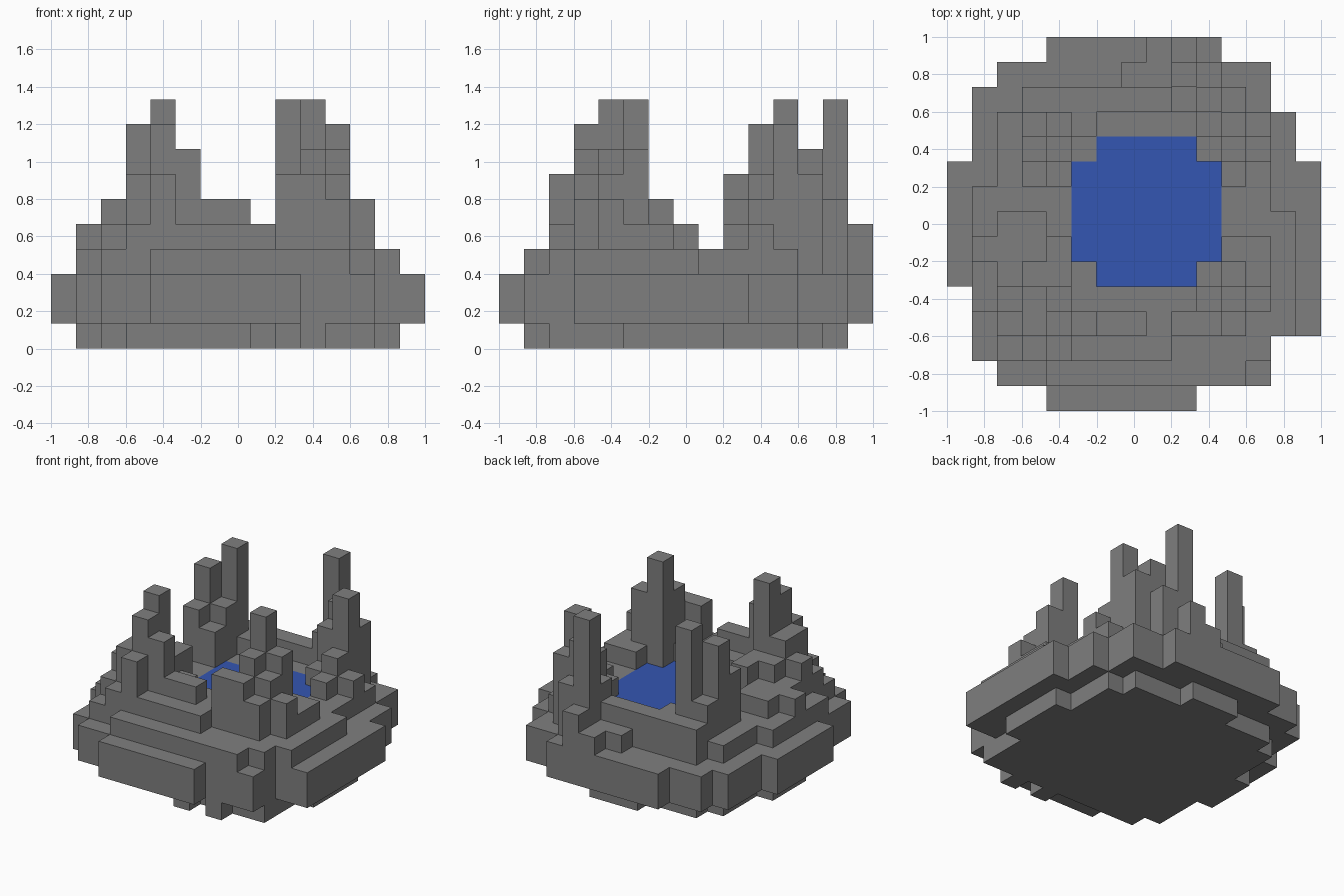
import bpy, bmesh
from mathutils import Vector

if "Cube" in bpy.data.objects:
    bpy.data.objects.remove(bpy.data.objects["Cube"])

N = 15
UNIT = 2 / N


def material(name, rgb):
    mat = bpy.data.materials.new(name)
    mat.use_nodes = True
    mat.diffuse_color = (*rgb, 1)
    mat.node_tree.nodes["Principled BSDF"].inputs["Base Color"].default_value = (*rgb, 1)
    return mat


stone = material("grey_stone", (0.212, 0.212, 0.212))
water = material("blue_water", (0.034, 0.093, 0.445))

parts = {}     # part name -> set of cells
owner = {}     # cell -> part name


def fill(part, xs, ys, zs):
    """Fill a block of cells, given inclusive x and y ranges, and z from/to."""
    parts.setdefault(part, True)
    for x in range(xs[0], xs[-1] + 1):
        for y in range(ys[0], ys[-1] + 1):
            for z in range(*zs):
                owner.setdefault((x, y, z), part)


def spans(part, zs, rows):
    """Fill a layer from (first row, last row, first column, last column)."""
    for y0, y1, x0, x1 in rows:
        fill(part, (x0, x1), (y0, y1), zs)


def crag(part, columns):
    """Raise columns (x, y, height) on the upper ledge."""
    for x, y, top in columns:
        fill(part, (x,), (y,), (3, top))


# Stepped island base
spans("footing", (0, 1), [
    (2, 2, 3, 12), (3, 11, 2, 12), (12, 12, 3, 11), (1, 1, 8, 8), (1, 1, 10, 10),
    (5, 8, 13, 13), (6, 8, 1, 1), (13, 13, 6, 8)])
spans("broad_slab", (1, 3), [
    (0, 0, 4, 9), (1, 1, 2, 12), (2, 2, 1, 12), (3, 4, 1, 14), (5, 9, 0, 14),
    (10, 11, 1, 13), (12, 12, 1, 12), (13, 13, 2, 12), (14, 14, 4, 10)])

# Pond in the middle
spans("pond", (3, 4), [(5, 5, 6, 9), (6, 9, 5, 10), (10, 10, 6, 9)])

# Upper ledge around the pond
spans("upper_ledge", (3, 4), [
    (1, 1, 4, 11), (2, 2, 2, 12), (3, 3, 2, 13), (4, 7, 1, 13), (8, 8, 1, 12),
    (9, 11, 2, 12), (12, 12, 3, 11), (13, 13, 7, 8), (14, 14, 8, 8)])

# Low walls
spans("front_wall", (4, 5), [(2, 2, 3, 8), (3, 4, 5, 9)])
spans("front_wall_top", (5, 6), [(3, 3, 6, 7)])
spans("back_wall", (4, 5), [(12, 12, 3, 8), (11, 11, 5, 5)])
spans("right_wall", (4, 5), [(7, 7, 2, 3), (6, 6, 1, 3), (3, 5, 2, 2), (5, 5, 5, 5)])
spans("left_wall", (4, 5), [(5, 6, 11, 12), (9, 9, 11, 11), (10, 10, 10, 12)])

# Pinnacles at the four corners
crag("front_right_crag", [
    (4, 4, 10), (4, 3, 9), (5, 3, 8), (4, 2, 7), (3, 3, 7), (3, 4, 7),
    (2, 4, 6), (3, 5, 6), (4, 5, 6), (4, 6, 6)])
crag("front_left_crag", [
    (10, 5, 10), (10, 4, 8), (11, 5, 8), (9, 3, 7), (10, 3, 7),
    (11, 3, 6), (11, 4, 7), (12, 4, 6)])
crag("back_right_crag", [
    (4, 11, 10), (3, 10, 9), (3, 9, 7), (4, 10, 7), (4, 9, 6), (3, 11, 6)])
crag("back_left_crag", [
    (9, 13, 10), (11, 11, 9), (10, 12, 8), (11, 12, 7), (10, 11, 7),
    (9, 12, 6), (10, 13, 6), (11, 10, 6), (9, 14, 5)])


def build(part, mat):
    """Build only the exposed faces of a part's cells, then merge flat areas."""
    bm = bmesh.new()
    for cell, name in owner.items():
        if name != part:
            continue
        for axis in range(3):
            for side in (0, 1):
                step = list(cell)
                step[axis] += 2 * side - 1
                if tuple(step) in owner:
                    continue
                ring = [(0, 0), (1, 0), (1, 1), (0, 1)]
                corners = []
                for a, b in ring if side else ring[::-1]:
                    p = Vector(cell)
                    p[axis] += side
                    p[(axis + 1) % 3] += a
                    p[(axis + 2) % 3] += b
                    p -= Vector((N / 2, N / 2, 0))
                    corners.append(bm.verts.new(p * UNIT))
                bm.faces.new(corners)
    bmesh.ops.remove_doubles(bm, verts=bm.verts, dist=UNIT / 100)
    bmesh.ops.dissolve_limit(bm, angle_limit=0.01, verts=bm.verts, edges=bm.edges)
    mesh = bpy.data.meshes.new(part)
    bm.to_mesh(mesh)
    bm.free()
    mesh.materials.append(mat)
    bpy.context.collection.objects.link(bpy.data.objects.new(part, mesh))


for part in parts:
    build(part, water if part == "pond" else stone)
